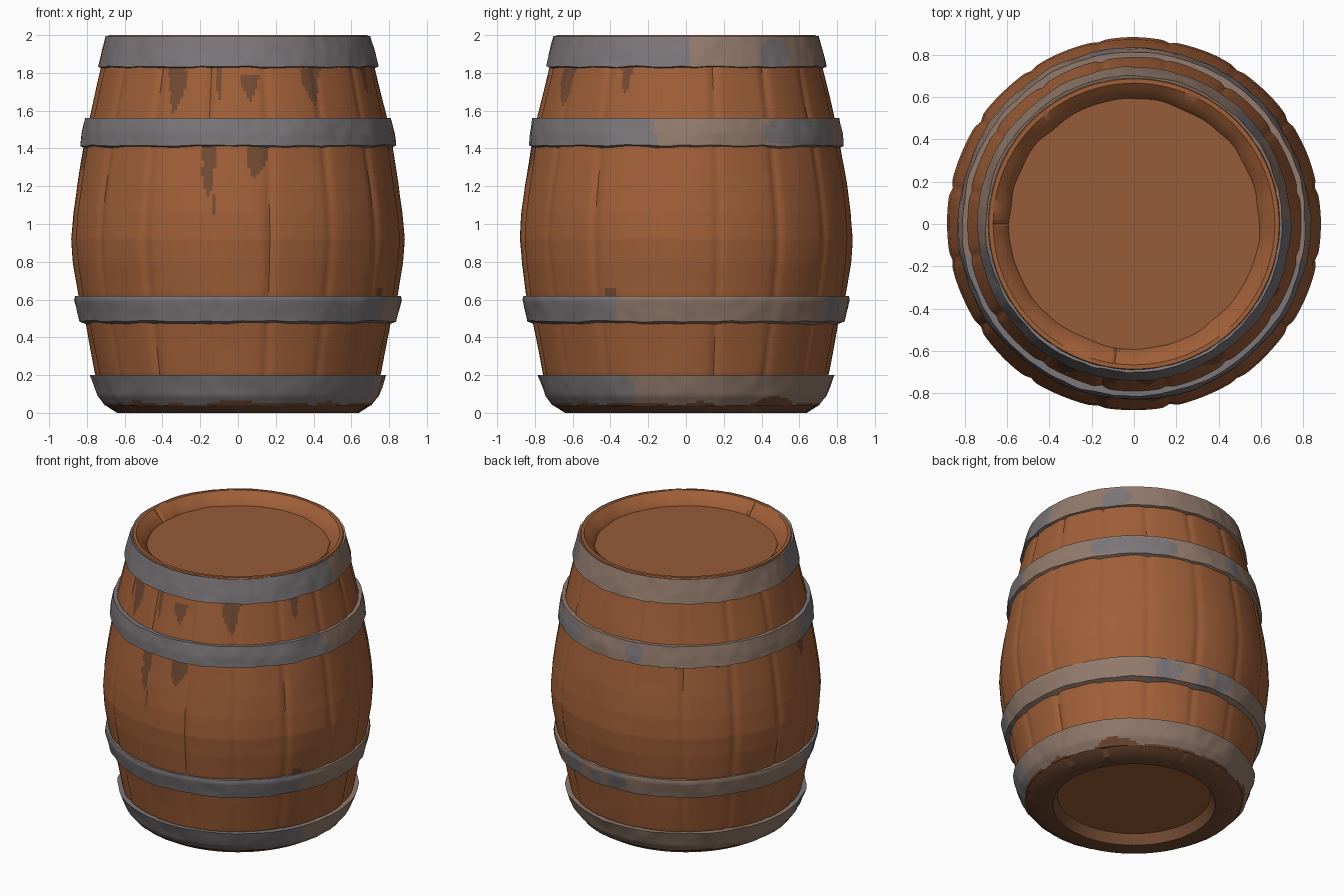
import bpy
import bmesh
import math
from mathutils import Vector, noise

cube = bpy.data.objects.get("Cube")
if cube:
    bpy.data.objects.remove(cube, do_unlink=True)


def material(name, rgb):
    mat = bpy.data.materials.new(name)
    mat.use_nodes = True
    mat.diffuse_color = (*rgb, 1)
    mat.node_tree.nodes["Principled BSDF"].inputs["Base Color"].default_value = (*rgb, 1)
    return mat


WOOD = material("warm wood", (0.355, 0.115, 0.04))
LID = material("lid wood", (0.31, 0.108, 0.042))
STAIN = material("dark stain", (0.17, 0.07, 0.033))
IRON = material("grey iron", (0.20, 0.18, 0.19))
RUST = material("rusty iron", (0.29, 0.195, 0.15))


def wobble(angle, z, scale, seed=0):
    """Smooth noise around the barrel, about -1 to 1."""
    return noise.noise(Vector((math.cos(angle) * scale, math.sin(angle) * scale, z * scale + seed)))


def from_front(angle):
    """Degrees from the front, positive towards +x."""
    return (math.degrees(angle) + 270) % 360 - 180


def resample(points, step):
    result = []
    for a, b in zip(points, points[1:]):
        a, b = Vector(a), Vector(b)
        count = max(1, round((b - a).length / step))
        result += [a.lerp(b, i / count) for i in range(count)]
    return result + [Vector(points[-1])]


def lathe(name, profile, columns, shape, paint, mats, caps):
    """Spin a profile of (radius, height); shape bends it, paint picks a material per face."""
    bm = bmesh.new()
    rings = []
    for r, z in profile:
        ring = []
        for c in range(columns):
            a = math.tau * c / columns
            r2, z2 = shape(a, r, z)
            ring.append(bm.verts.new((r2 * math.cos(a), r2 * math.sin(a), z2)))
        rings.append(ring)
    pairs = list(zip(rings, rings[1:]))
    if caps:
        bm.faces.new(rings[0][::-1])
        bm.faces.new(rings[-1]).material_index = mats.index(LID)
    else:
        pairs.append((rings[-1], rings[0]))
    for low, high in pairs:
        for c in range(columns):
            d = (c + 1) % columns
            face = bm.faces.new((low[c], low[d], high[d], high[c]))
            mid = face.calc_center_median()
            face.material_index = paint(math.atan2(mid.y, mid.x), mid.z)
    mesh = bpy.data.meshes.new(name)
    bm.to_mesh(mesh)
    bm.free()
    for mat in mats:
        mesh.materials.append(mat)
    obj = bpy.data.objects.new(name, mesh)
    bpy.context.collection.objects.link(obj)
    bpy.ops.object.select_all(action="DESELECT")
    obj.select_set(True)
    bpy.context.view_layer.objects.active = obj
    bpy.ops.object.shade_smooth_by_angle(angle=math.radians(35))


# Barrel body: recessed base, bulging staves, sloping rim and sunken lid
STAVES = 16
BASE = [(0.50, 0.07), (0.53, 0.0), (0.64, 0.0)]
SIDE = [(0.70, 0.04), (0.755, 0.21), (0.805, 0.47), (0.845, 0.63), (0.869, 0.79), (0.879, 0.92),
        (0.870, 1.06), (0.85, 1.21), (0.817, 1.40), (0.785, 1.56), (0.725, 1.82), (0.695, 1.97)]
RIM = [(0.685, 2.0), (0.665, 2.0), (0.635, 1.975), (0.60, 1.94), (0.592, 1.922)]
body_profile = BASE + resample(SIDE, 0.011) + RIM

# Drips: degrees from front, top, bottom, half width in degrees
DRIPS = [(-26, 1.83, 1.58, 4.5), (-7.5, 1.83, 1.65, 1.6), (5, 1.79, 1.64, 3.6),
         (32, 1.83, 1.62, 4.5), (65, 1.83, 1.68, 3.5), (-10.5, 1.41, 1.13, 2.8),
         (-9, 1.41, 0.97, 0.7), (6.5, 1.41, 1.23, 4.5), (-80, 1.41, 1.28, 4),
         (62, 0.66, 0.56, 3)]


def stave_shape(a, r, z):
    edge = abs((from_front(a) / 360 * STAVES) % 1 - 0.5)   # 0 at a stave's joint
    if r > 0.66 and 0.03 < z < 1.99:
        depth = 0.009 + 0.007 * wobble(a, z, 2, 5)
        r += 0.002 - depth * max(0, 1 - edge / 0.11) + 0.006 * wobble(a, z, 3)
    elif 1.92 < z < 1.99:
        r += 0.012 * wobble(a, 0, 4)
        if z > 1.93 and min(abs(from_front(a) + 90), abs(from_front(a) + 8)) < 1:
            z -= 0.02                                      # cracks in the rim
    return r, z


def stave_paint(a, z):
    if 0 <= z < 0.03 or 0.03 <= z < 0.05 and wobble(a, z, 4) > -0.6:
        return 1
    d = from_front(a)
    for centre, top, bottom, half in DRIPS:
        if bottom < z < top:
            fall = (top - z) / (top - bottom)
            width = half * (1 - fall ** 2) * (1 + 0.5 * wobble(a, z, 7))
            if abs(d - centre - 1.5 * wobble(0, z, 6)) < width:
                return 1
    return 0


lathe("barrel_body", body_profile, 320, stave_shape, stave_paint, (WOOD, STAIN, LID), True)


# Iron hoops: outline, angle where rust starts, grey patches (degrees, half width)
HOOPS = {
    "bottom_hoop": ([(0.67, 0.035), (0.705, 0.04), (0.745, 0.09), (0.785, 0.20), (0.74, 0.20)],
                    -24, []),
    "lower_hoop": ([(0.79, 0.467), (0.838, 0.485), (0.865, 0.60), (0.86, 0.62), (0.82, 0.62)],
                   -24, [(65, 6), (82, 3), (93, 5)]),
    "upper_hoop": ([(0.80, 1.40), (0.832, 1.415), (0.827, 1.48), (0.812, 1.56), (0.76, 1.56)],
                   -12, [(50, 21), (101, 5)]),
    "top_hoop": ([(0.70, 1.82), (0.74, 1.833), (0.725, 1.90), (0.70, 1.995), (0.67, 1.985)],
                 2, [(40, 8)]),
}
for name, (outline, rust_start, patches) in HOOPS.items():
    z_low, z_high = outline[0][1], outline[-1][1]
    mid_z, half_z = (z_low + z_high) / 2, (z_high - z_low) / 2

    def hoop_shape(a, r, z):
        r += 0.008 * wobble(a, z, 4, 3) + 0.005 * wobble(a, z, 11, 3)
        if z < mid_z and z_low > 0.1:
            z += 0.008 * wobble(a, 0, 7, z_low)
        return r, z

    def hoop_paint(a, z):
        deg = (math.degrees(a) + 90) % 360 - 90
        ragged = wobble(a, z, 6)
        stain_top = 0.05 + 0.05 * max(0, 1 - abs(deg - 41) / 12) + 0.02 * ragged
        if z < stain_top:
            return 2
        for centre, half in patches:
            if ((deg - centre) / half) ** 2 + ((z - mid_z) / half_z / 0.95) ** 2 < 1 + 0.6 * ragged:
                return 0
        return 1 if rust_start < deg + 5 * ragged < 190 else 0

    lathe(name, resample(outline, 0.016), 240, hoop_shape, hoop_paint, (IRON, RUST, STAIN), False)
